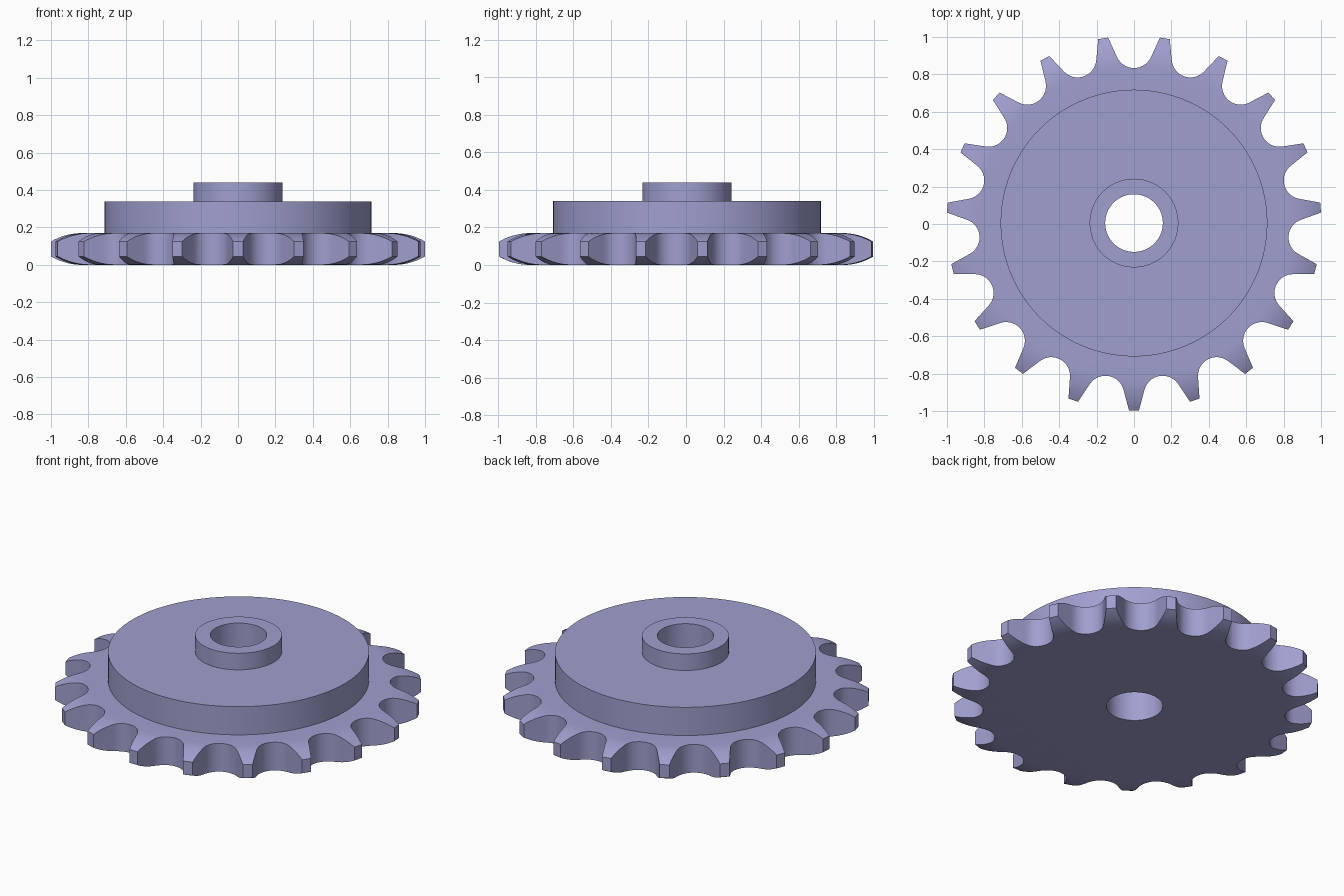
import bpy, bmesh, math

cube = bpy.data.objects.get("Cube")
if cube:
    bpy.data.objects.remove(cube, do_unlink=True)

TEETH = 19
TIP_R = 1.0015                     # radius at the tooth tips
ROOT_R = 0.829                     # radius at the bottom of each gap
GAP_R = 0.10                       # radius of the round roller seat
TIP_HALF = math.radians(1.53)      # half the angular width of a tip
PLATE_H, DISC_H, HUB_H = 0.17, 0.34, 0.44
DISC_R, HUB_R, BORE_R = 0.713, 0.237, 0.154
BEVEL_START, BEVEL_R = 0.832, 0.342
CENTRE_Y = 0.005                   # an odd tooth count sits slightly off centre

metal = bpy.data.materials.new("lavender metal")
colour = (0.35, 0.35, 0.63, 1)
metal.diffuse_color = colour
metal.use_nodes = True
metal.node_tree.nodes["Principled BSDF"].inputs["Base Color"].default_value = colour


def make_object(name, bm):
    bmesh.ops.recalc_face_normals(bm, faces=bm.faces)
    mesh = bpy.data.meshes.new(name)
    bm.to_mesh(mesh)
    bm.free()
    mesh.materials.append(metal)
    obj = bpy.data.objects.new(name, mesh)
    bpy.context.collection.objects.link(obj)
    return obj


def lathe(name, profile, steps):
    """Revolve a closed (radius, height) profile about z."""
    bm = bmesh.new()
    verts = [bm.verts.new((r, 0, z)) for r, z in profile]
    edges = [bm.edges.new((verts[i - 1], v)) for i, v in enumerate(verts)]
    bmesh.ops.spin(bm, geom=verts + edges, cent=(0, 0, 0), axis=(0, 0, 1),
                   angle=2 * math.pi, steps=steps)
    bmesh.ops.remove_doubles(bm, verts=bm.verts, dist=1e-5)
    return make_object(name, bm)


def prism(name, outline, z0, z1):
    """Extrude a flat outline from z0 to z1."""
    bm = bmesh.new()
    face = bm.faces.new([bm.verts.new((x, y, z0)) for x, y in outline])
    top = bmesh.ops.extrude_face_region(bm, geom=[face])["geom"]
    bmesh.ops.translate(bm, vec=(0, 0, z1 - z0),
                        verts=[v for v in top if isinstance(v, bmesh.types.BMVert)])
    return make_object(name, bm)


# Turned body: plate with rounded rim, raised disc, hub and through bore
rim = []
for i in range(11):
    r = BEVEL_START + (1.02 - BEVEL_START) * i / 10
    drop = BEVEL_R - math.sqrt(BEVEL_R ** 2 - (r - BEVEL_START) ** 2)
    rim.append((r, drop))
profile = [(BORE_R, 0)] + rim
profile += [(r, PLATE_H - drop) for r, drop in reversed(rim)]
profile += [(DISC_R, PLATE_H), (DISC_R, DISC_H), (HUB_R, DISC_H),
            (HUB_R, HUB_H), (BORE_R, HUB_H)]
sprocket = lathe("sprocket", profile, TEETH * 8)

# Tooth outline: each gap is a round seat with straight flanks out to the tips
half_pitch = math.pi / TEETH
tip = half_pitch - TIP_HALF
gap = [(TIP_R * math.cos(tip), -TIP_R * math.sin(tip))]
for i in range(17):
    phi = math.radians(-66 + 132 * i / 16)
    gap.append((ROOT_R + GAP_R * (1 - math.cos(phi)), GAP_R * math.sin(phi)))
gap.append((gap[0][0], -gap[0][1]))
outline = []
for k in range(TEETH):
    a = math.pi / 2 + 2 * half_pitch * k
    c, s = math.cos(a), math.sin(a)
    outline += [(u * c - v * s, u * s + v * c) for u, v in gap]
cutter = prism("tooth_cutter", outline, -0.1, 0.6)
cutter.hide_render = True

# Keep only what lies inside the tooth outline
mod = sprocket.modifiers.new("teeth", 'BOOLEAN')
mod.operation = 'INTERSECT'
mod.solver = 'EXACT'
mod.object = cutter
bpy.ops.object.select_all(action='DESELECT')
bpy.context.view_layer.objects.active = sprocket
sprocket.select_set(True)
bpy.ops.object.modifier_apply(modifier=mod.name)
bpy.data.objects.remove(cutter, do_unlink=True)

bpy.ops.object.shade_smooth_by_angle(angle=math.radians(25))
sprocket.location.y = CENTRE_Y
